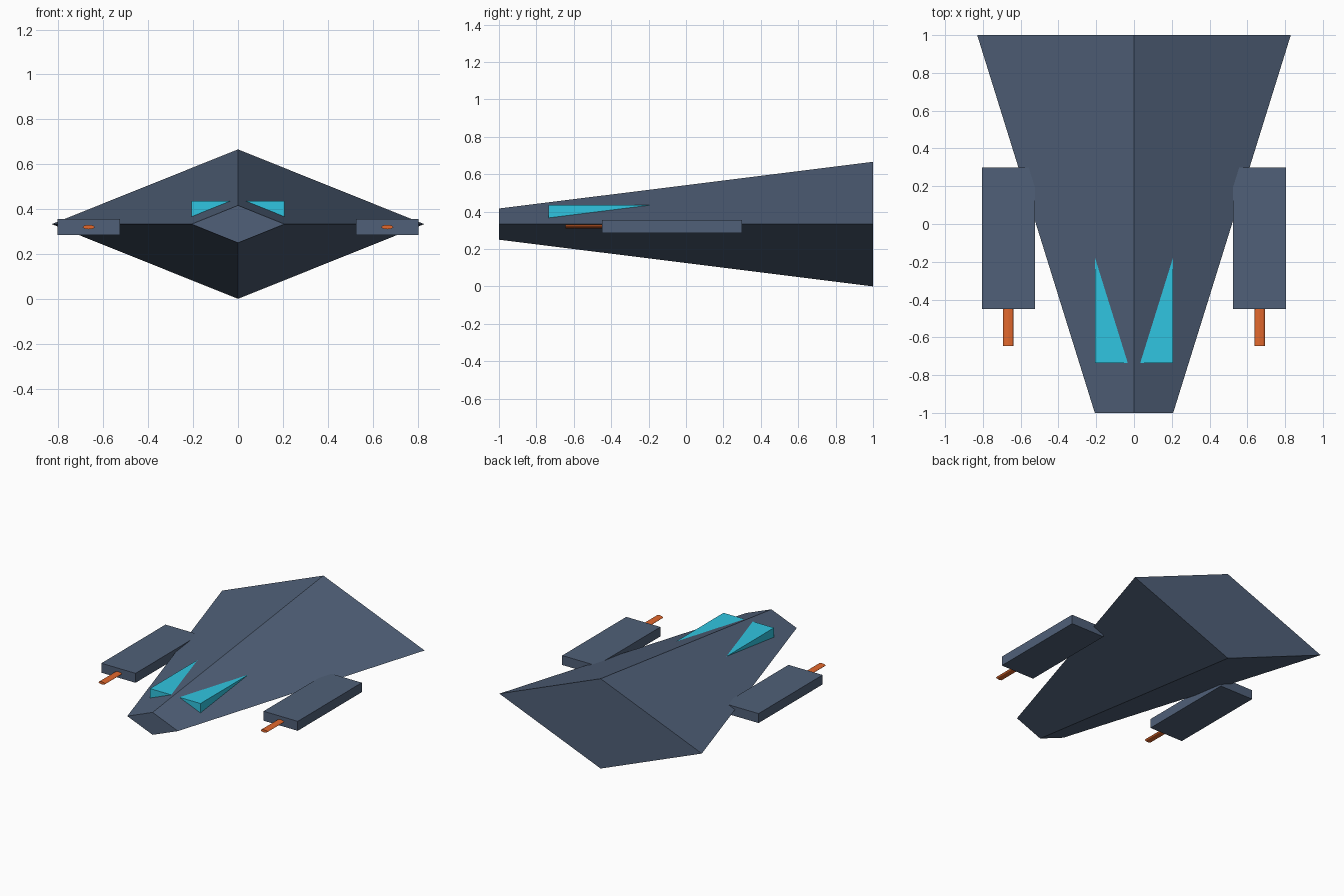
import bpy
import bmesh
from mathutils import Matrix, Vector

if "Cube" in bpy.data.objects:
    bpy.data.objects.remove(bpy.data.objects["Cube"])


def material(name, color):
    m = bpy.data.materials.new(name)
    m.diffuse_color = (*color, 1)
    m.use_nodes = True
    m.node_tree.nodes["Principled BSDF"].inputs["Base Color"].default_value = m.diffuse_color
    return m


SLATE = material("slate", (0.08, 0.117, 0.188))
CYAN = material("cyan", (0.03, 0.56, 0.75))
ORANGE = material("orange", (0.76, 0.138, 0.026))


def finish(name, bm, mat):
    bmesh.ops.recalc_face_normals(bm, faces=bm.faces)
    mesh = bpy.data.meshes.new(name)
    bm.to_mesh(mesh)
    bm.free()
    mesh.materials.append(mat)
    obj = bpy.data.objects.new(name, mesh)
    bpy.context.collection.objects.link(obj)
    return obj


def box(name, lo, hi, mat):
    lo, hi = Vector(lo), Vector(hi)
    bm = bmesh.new()
    bmesh.ops.create_cube(bm, size=1, matrix=Matrix.Translation((lo + hi) / 2)
                          @ Matrix.Diagonal((*(hi - lo), 1)))
    return finish(name, bm, mat)


def tube(name, center, rx, rz, length, sides, mat, front_scale=1):
    """Flattened n-sided cylinder or cone along y, front end scaled."""
    bm = bmesh.new()
    bmesh.ops.create_cone(bm, cap_ends=True, segments=sides, radius1=front_scale,
                          radius2=1, depth=length,
                          matrix=Matrix.Translation(center)
                          @ Matrix.Diagonal((rx, 1, rz, 1))
                          @ Matrix.Rotation(-1.5707963, 4, 'X'))
    return finish(name, bm, mat)


# Tapered diamond hull
tube("hull", (0, 0, 0.333), 0.83, 0.333, 2, 4, SLATE, front_scale=0.25)

# Canopy block sunk into the hull, its top corners showing as windows
box("canopy", (-0.207, -0.735, 0.335), (0.207, -0.14, 0.436), CYAN)

# Side pods with guns
for side, s in (("left", -1), ("right", 1)):
    x = 0.665 * s
    box(side + "_pod", (x - 0.14, -0.45, 0.285), (x + 0.14, 0.3, 0.355), SLATE)
    tube(side + "_gun", (x, -0.54, 0.32), 0.028, 0.01, 0.21, 8, ORANGE)
